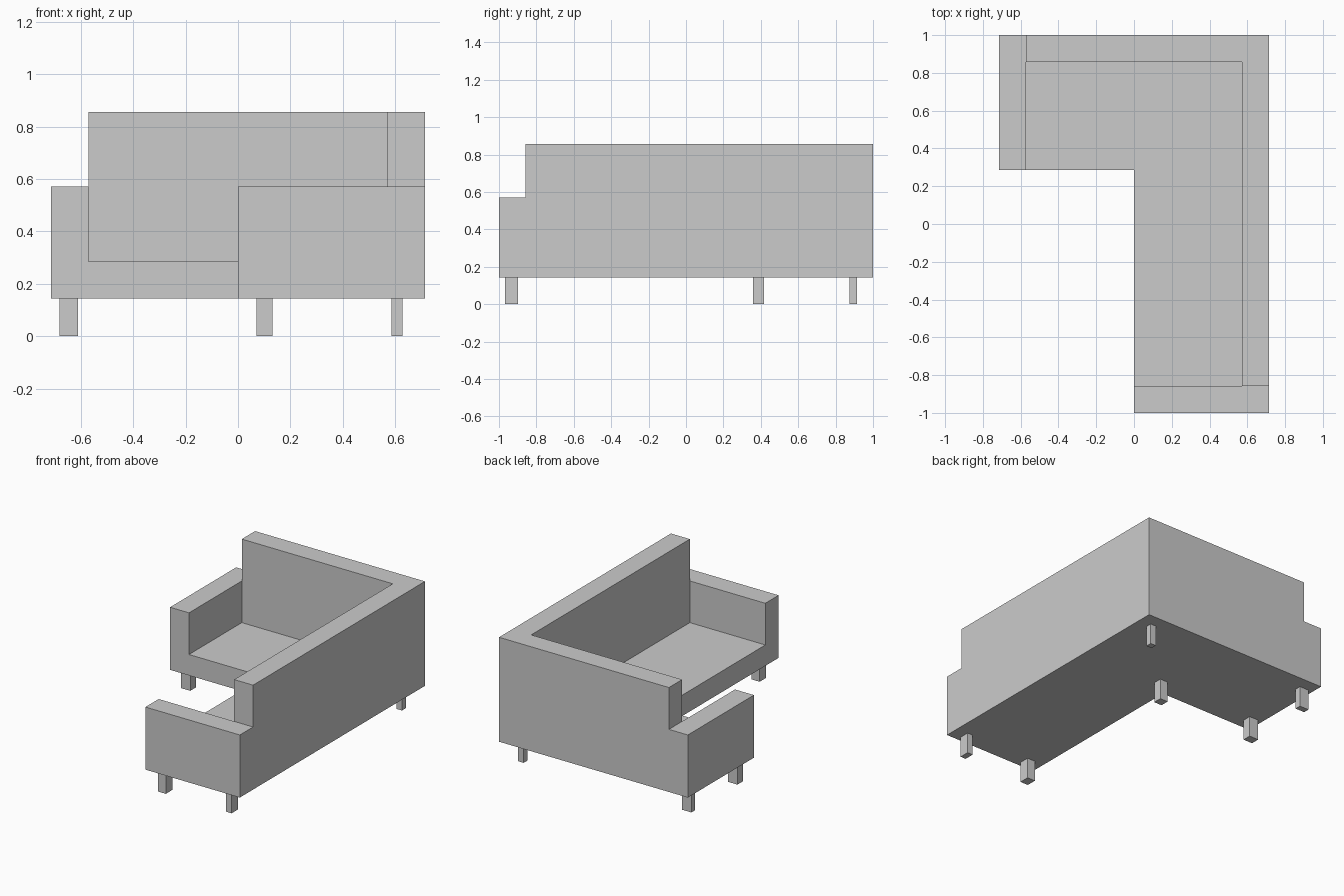
import bpy, bmesh

if "Cube" in bpy.data.objects:
    bpy.data.objects.remove(bpy.data.objects["Cube"])


def prism(name, outline, z0, z1):
    """Extrude a counter-clockwise plan outline from z0 up to z1."""
    bm = bmesh.new()
    base = bm.faces.new([bm.verts.new((x, y, z0)) for x, y in outline])
    top = bmesh.ops.extrude_face_region(bm, geom=[base], use_keep_orig=True)
    verts = [g for g in top["geom"] if isinstance(g, bmesh.types.BMVert)]
    bmesh.ops.translate(bm, verts=verts, vec=(0, 0, z1 - z0))
    bmesh.ops.recalc_face_normals(bm, faces=bm.faces)
    mesh = bpy.data.meshes.new(name)
    bm.to_mesh(mesh)
    bm.free()
    obj = bpy.data.objects.new(name, mesh)
    bpy.context.collection.objects.link(obj)
    return obj


def rect(x0, x1, y0, y1):
    return [(x0, y0), (x1, y0), (x1, y1), (x0, y1)]


W, L = 0.714, 1.0            # half width, half length
T = 0.143                    # upholstery thickness
LEG, SEAT, ARM, BACK = 0.143, 0.286, 0.571, 0.857   # level heights
INNER = 0.286                # y of the inside corner (x is 0)

# L-shaped seat base
prism("seat", [(0, -L), (W, -L), (W, L), (-W, L), (-W, INNER), (0, INNER)],
      LEG, SEAT)

# L-shaped backrest along the right and rear sides
prism("backrest", [(W - T, -L + T), (W, -L + T), (W, L), (-W + T, L),
                   (-W + T, L - T), (W - T, L - T)], SEAT, BACK)

# Low arms at the two ends
prism("left_arm", rect(-W, -W + T, INNER, L), SEAT, ARM)
prism("front_arm", rect(0, W, -L, -L + T), SEAT, ARM)

# Legs: shared x and y spans, thinner towards the outer corner
xs = {"left": (-0.681, -0.611), "middle": (0.071, 0.131), "right": (0.587, 0.629)}
ys = {"front": (-0.967, -0.897), "middle": (0.357, 0.417), "rear": (0.873, 0.915)}
for row, col in [("front", "middle"), ("front", "right"), ("middle", "left"),
                 ("middle", "middle"), ("rear", "left"), ("rear", "right")]:
    prism(f"{row}_{col}_leg", rect(*xs[col], *ys[row]), 0, LEG)
